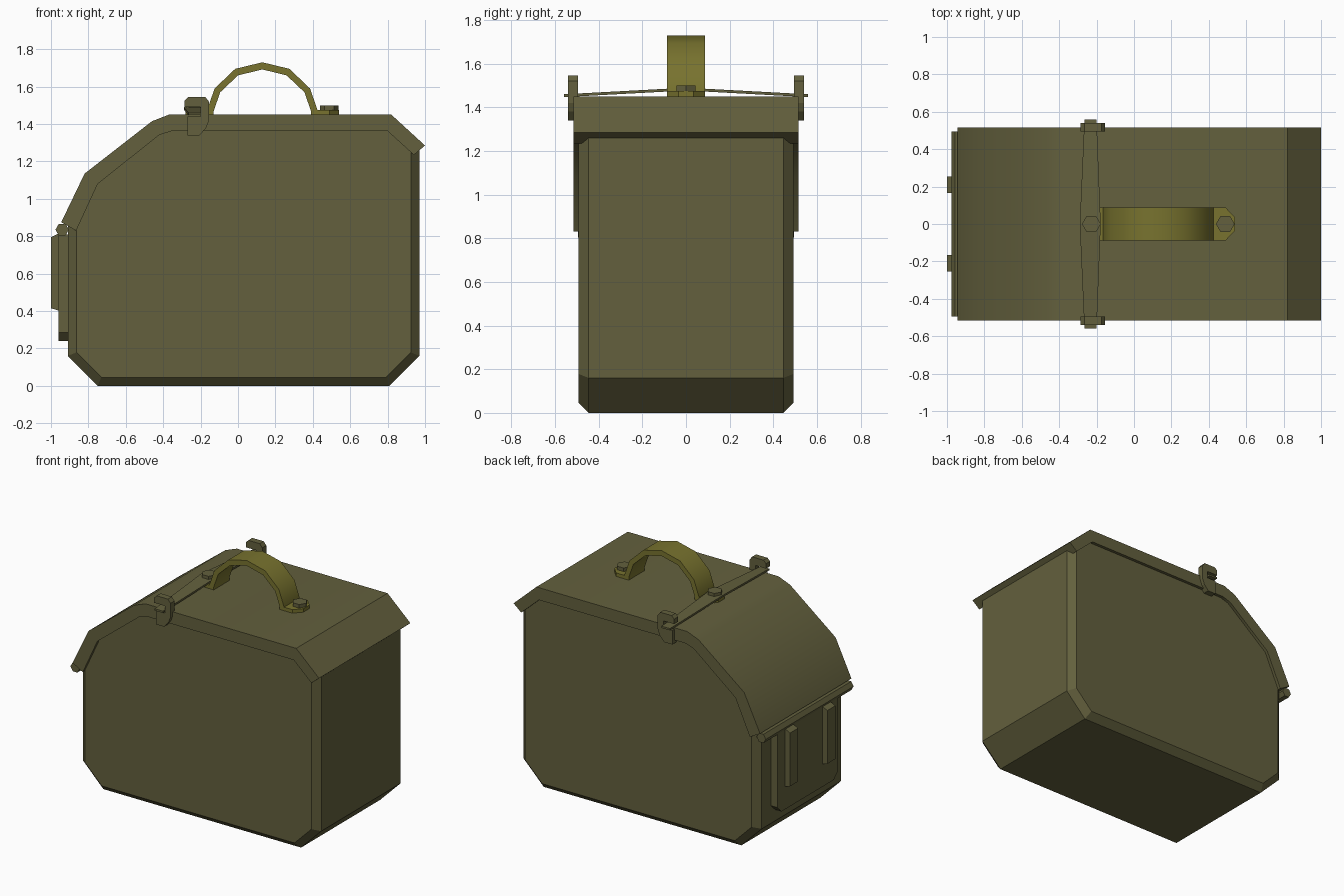
import bpy, bmesh, math

if "Cube" in bpy.data.objects:
    bpy.data.objects.remove(bpy.data.objects["Cube"])


def material(name, rgb):
    m = bpy.data.materials.new(name)
    m.diffuse_color = (*rgb, 1)
    m.use_nodes = True
    m.node_tree.nodes["Principled BSDF"].inputs["Base Color"].default_value = m.diffuse_color
    return m


OLIVE = material("olive_drab", (0.125, 0.117, 0.047))
HANDLE = material("yellow_olive", (0.188, 0.171, 0.028))


def prism(name, pts, axis, lo, hi, mat=OLIVE, mirror=False, smooth=None, edit=None):
    """Extrude a 2D outline along an axis: y takes (x, z), z takes (x, y), x takes (y, z)."""
    place = {'x': lambda a, b, t: (t, a, b),
             'y': lambda a, b, t: (a, t, b),
             'z': lambda a, b, t: (a, b, t)}[axis]
    bm = bmesh.new()
    rings = [[bm.verts.new(place(a, b, t)) for a, b in pts] for t in (lo, hi)]
    caps = [bm.faces.new(r) for r in rings]
    n = len(pts)
    for i in range(n):
        j = (i + 1) % n
        bm.faces.new((rings[0][i], rings[0][j], rings[1][j], rings[1][i]))
    bmesh.ops.recalc_face_normals(bm, faces=bm.faces[:])
    if edit:
        edit(bm, caps)
    me = bpy.data.meshes.new(name)
    bm.to_mesh(me)
    bm.free()
    me.materials.append(mat)
    if smooth:
        me.shade_smooth()
        me.set_sharp_from_angle(angle=math.radians(smooth))
    ob = bpy.data.objects.new(name, me)
    bpy.context.collection.objects.link(ob)
    if mirror:
        mod = ob.modifiers.new("mirror", 'MIRROR')
        mod.use_axis = (False, True, False)
    return ob


def hexagon(cx, cy, r):
    return [(cx + r * math.cos(math.pi / 3 * i), cy + r * math.sin(math.pi / 3 * i))
            for i in range(6)]


# Body with chamfered front and back rims
def chamfer_caps(bm, caps):
    bmesh.ops.inset_individual(bm, faces=caps, thickness=0.046, depth=0, use_even_offset=True)
    for f in caps:
        for v in f.verts:
            v.co.y += math.copysign(0.047, v.co.y)


body = [(-0.91, 0.16), (-0.75, 0), (0.81, 0), (0.97, 0.16), (0.97, 1.27), (0.83, 1.41),
        (-0.375, 1.41), (-0.445, 1.385), (-0.79, 1.115), (-0.91, 0.86)]
prism("box_body", body, 'y', -0.446, 0.446, edit=chamfer_caps)

# Lid: thick bent sheet overhanging the body
lid_outer = [(1.0, 1.285), (0.82, 1.45), (-0.37, 1.45), (-0.46, 1.415), (-0.82, 1.135), (-0.945, 0.875)]
lid_inner = [(-0.865, 0.83), (-0.75, 1.08), (-0.42, 1.342), (-0.355, 1.362), (0.80, 1.362), (0.94, 1.235)]
prism("lid", lid_outer + lid_inner, 'y', -0.515, 0.515, smooth=30)

# Hinge on the left end: rod, plate and two straps
prism("hinge_rod", hexagon(-0.94, 0.835, 0.036), 'y', -0.495, 0.495)
prism("hinge_plate", [(-0.34, 0.285), (-0.295, 0.24), (0.295, 0.24), (0.34, 0.285),
                      (0.34, 0.81), (-0.34, 0.81)], 'x', -0.96, -0.90)
prism("hinge_straps", [(-0.95, 0.4), (-1.0, 0.415), (-1.0, 0.795), (-0.95, 0.82)],
      'y', 0.165, 0.255, mirror=True)

# Arched carrying handle with pointed feet
CX = 0.13
half_out = [(0.295, 1.45), (0.295, 1.475), (0.255, 1.59), (0.145, 1.695)]
half_in = [(0.13, 1.66), (0.225, 1.57), (0.26, 1.47), (0.26, 1.45)]
arch = ([(CX + x, z) for x, z in half_out[:]] + [(CX, 1.73)]
        + [(CX - x, z) for x, z in reversed(half_out)]
        + [(CX - x, z) for x, z in reversed(half_in)] + [(CX, 1.692)]
        + [(CX + x, z) for x, z in half_in])
prism("handle", arch, 'y', -0.088, 0.088, HANDLE, smooth=32)
for side, s in (("left", -1), ("right", 1)):
    foot = [(0.27, -0.088), (0.36, -0.088), (0.41, -0.035), (0.41, 0.035), (0.36, 0.088), (0.27, 0.088)]
    prism(side + "_handle_foot", [(CX + s * x, y) for x, y in foot], 'z', 1.445, 1.475, HANDLE)
    top = 1.51 if s < 0 else 1.5
    prism(side + "_bolt", hexagon(CX + s * 0.358, 0, 0.05), 'z', 1.472, top)


# Cross strap, sloping down from the left bolt to both clips
def slope(bm, caps):
    for v in bm.verts:
        v.co.z -= 0.03 * v.co.y / 0.56


prism("lid_strap", [(-0.29, 0), (-0.178, 0), (-0.2, 0.56), (-0.265, 0.56)],
      'z', 1.477, 1.49, mirror=True, edit=slope)

# Hooked clips holding the strap ends
clip = [(-0.285, 1.49), (-0.285, 1.525), (-0.265, 1.545), (-0.175, 1.545), (-0.155, 1.52),
        (-0.155, 1.42), (-0.17, 1.38), (-0.205, 1.34), (-0.27, 1.34), (-0.27, 1.44),
        (-0.2, 1.44), (-0.2, 1.49)]
prism("strap_clips", clip, 'y', 0.495, 0.54, mirror=True)
